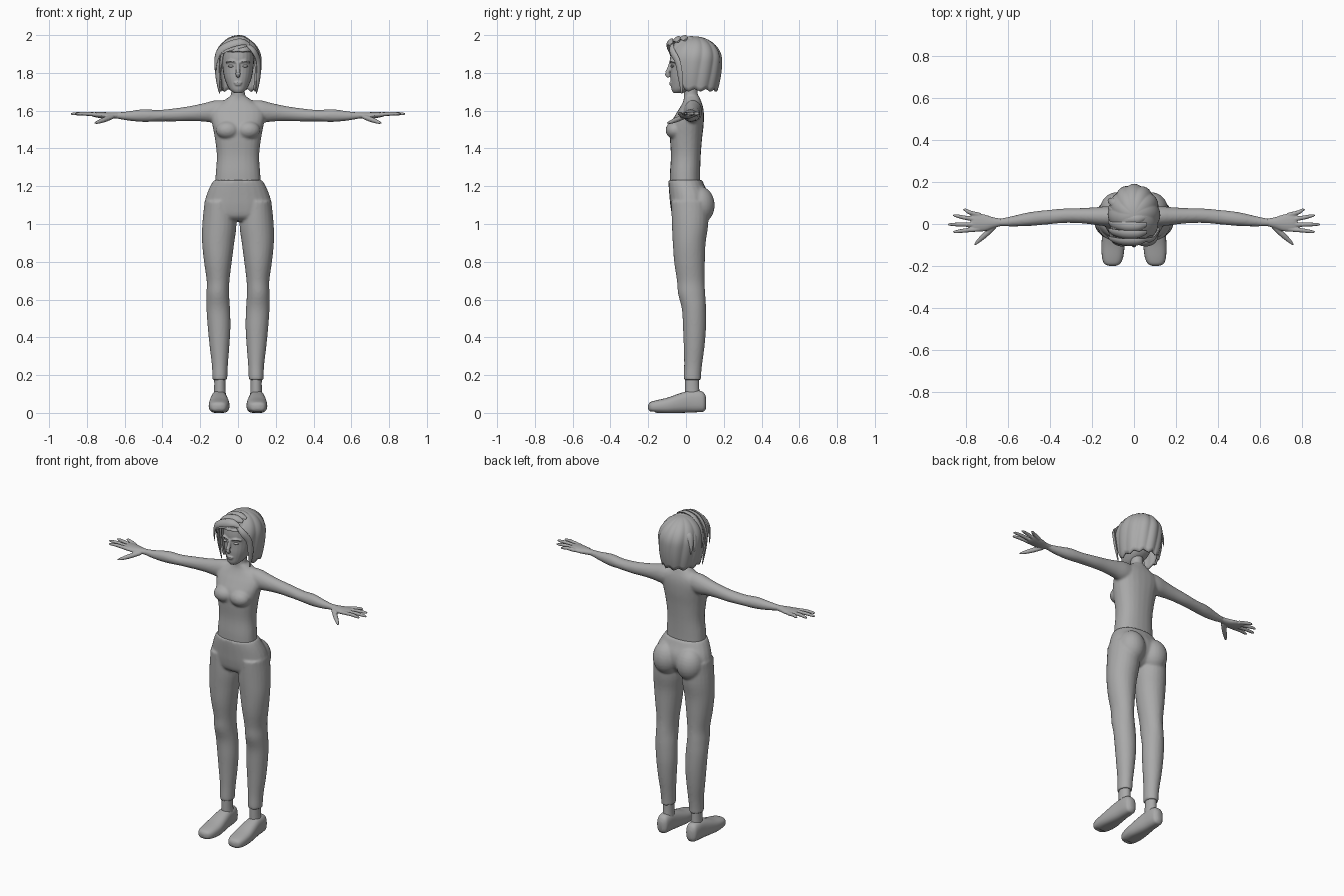
import bpy, bmesh, math
from mathutils import Vector

grey = bpy.data.materials.new("grey")
grey.diffuse_color = (0.4, 0.4, 0.4, 1)


def finish(name, bm, voxel=0.0, angle=50):
    bmesh.ops.recalc_face_normals(bm, faces=bm.faces)
    me = bpy.data.meshes.new(name)
    bm.to_mesh(me)
    bm.free()
    me.materials.append(grey)
    ob = bpy.data.objects.new(name, me)
    bpy.context.collection.objects.link(ob)
    if voxel:  # fuse overlapping volumes into one smooth skin
        r = ob.modifiers.new("fuse", 'REMESH')
        r.mode, r.voxel_size, r.use_smooth_shade = 'VOXEL', voxel, True
        s = ob.modifiers.new("soften", 'SMOOTH')
        s.factor, s.iterations = 0.5, 5
    else:
        bpy.ops.object.select_all(action='DESELECT')
        ob.select_set(True)
        bpy.context.view_layer.objects.active = ob
        bpy.ops.object.shade_smooth_by_angle(angle=math.radians(angle))
    return ob


def spline(rows, n):
    """Catmull-Rom through the rows of numbers."""
    out = []
    for i in range(len(rows) - 1):
        a, b, c, d = (rows[max(i - 1, 0)], rows[i], rows[i + 1], rows[min(i + 2, len(rows) - 1)])
        for k in range(n):
            t = k / n
            out.append([0.5 * (2 * q + (r - p) * t + (2 * p - 5 * q + 4 * r - s) * t * t
                               + (3 * q - p - 3 * r + s) * t ** 3) for p, q, r, s in zip(a, b, c, d)])
    return out + [list(rows[-1])]


def bridge(bm, rings):
    for a, b in zip(rings, rings[1:]):
        for i in range(len(a)):
            j = (i + 1) % len(a)
            bm.faces.new((a[i], a[j], b[j], b[i]))
    bm.faces.new(rings[0])
    bm.faces.new(rings[-1])


def loft(bm, axis, rows, n=4, seg=24, power=2.0, flip=1):
    """Rows are (position on axis, min u, max u, min v, max v)."""
    rings = []
    for p, u0, u1, v0, v1 in spline(rows, n):
        ring = []
        for i in range(seg):
            a = math.tau * i / seg
            c, s = math.cos(a), math.sin(a)
            u = (u0 + u1) / 2 + (u1 - u0) / 2 * math.copysign(abs(c) ** (2 / power), c)
            v = (v0 + v1) / 2 + (v1 - v0) / 2 * math.copysign(abs(s) ** (2 / power), s)
            x, y, z = {'x': (p, u, v), 'y': (u, p, v), 'z': (u, v, p)}[axis]
            ring.append(bm.verts.new((x * flip, y, z)))
        rings.append(ring)
    bridge(bm, rings)


def tube(bm, path, n=5, seg=8, out=None, flat=1.0):
    """Rows are (x, y, z, radius); flat thins the tube along the direction away from out."""
    rows = spline(path, n)
    rings = []
    for i, (x, y, z, r) in enumerate(rows):
        p = Vector((x, y, z))
        t = Vector(rows[min(i + 1, len(rows) - 1)][:3]) - Vector(rows[max(i - 1, 0)][:3])
        side = t.cross(p - Vector(out) if out else Vector((0, 0, 1))).normalized()
        up = side.cross(t).normalized()
        rings.append([bm.verts.new(p + side * r * math.cos(math.tau * k / seg)
                                   + up * r * flat * math.sin(math.tau * k / seg)) for k in range(seg)])
    bridge(bm, rings)


def ball(bm, c, s):
    v = bmesh.ops.create_uvsphere(bm, u_segments=24, v_segments=14, radius=1)['verts']
    bmesh.ops.scale(bm, vec=s, verts=v)
    bmesh.ops.translate(bm, vec=c, verts=v)


# Upper body: torso, bust, neck and arms
bm = bmesh.new()
loft(bm, 'z', [(1.2, -.122, .122, -.085, .075), (1.27, -.118, .118, -.085, .075),
               (1.36, -.112, .112, -.08, .078), (1.45, -.122, .122, -.085, .085),
               (1.52, -.135, .135, -.085, .093), (1.58, -.145, .145, -.055, .095),
               (1.62, -.13, .13, -.03, .09), (1.65, -.08, .08, -.015, .08), (1.675, -.045, .045, -.01, .07)],
     power=2.3)
loft(bm, 'z', [(1.6, -.06, .06, -.02, .08), (1.66, -.042, .042, -.012, .068),
               (1.7, -.036, .036, -.012, .062), (1.77, -.036, .036, -.012, .065)])
for s in (1, -1):
    ball(bm, (.055 * s, -.058, 1.497), (.062, .05, .048))
    loft(bm, 'x', [(.05, -.01, .08, 1.54, 1.655), (.12, -.012, .085, 1.535, 1.655),
                   (.18, -.005, .08, 1.542, 1.64), (.25, .003, .076, 1.545, 1.625),
                   (.33, .005, .074, 1.543, 1.613), (.42, -.003, .066, 1.543, 1.604),
                   (.5, -.01, .056, 1.54, 1.608), (.58, -.012, .038, 1.547, 1.597),
                   (.64, -.011, .026, 1.557, 1.591), (.675, -.014, .03, 1.557, 1.591)], flip=s)
finish("upper_body", bm, 0.007)

# Hands: palm, four fingers and thumb
for s, side in ((1, "left"), (-1, "right")):
    bm = bmesh.new()
    loft(bm, 'x', [(.635, -.01, .026, 1.56, 1.59), (.67, -.02, .032, 1.557, 1.591),
                   (.71, -.034, .045, 1.558, 1.592), (.755, -.036, .052, 1.565, 1.592),
                   (.775, -.03, .045, 1.572, 1.588)], seg=16, flip=s)
    for y0, x1, y1 in ((.043, .815, .067), (.02, .862, .04), (-.003, .886, -.002), (-.025, .862, -.037)):
        xm, ym = (.75 + x1) / 2, (y0 + y1) / 2
        tube(bm, [(.735 * s, y0, 1.577, .011), (xm * s, ym, 1.584, .0105),
                  (x1 * s - .012 * s, y1, 1.583, .0075), (x1 * s, y1, 1.582, .003)], n=3)
    tube(bm, [(.665 * s, -.01, 1.568, .013), (.705 * s, -.048, 1.553, .014),
              (.74 * s, -.08, 1.54, .010), (.76 * s, -.1, 1.534, .004)], n=3)
    finish(side + "_hand", bm, 0.0035).modifiers["soften"].iterations = 2

# Trousers: hips, seat and legs
bm = bmesh.new()
loft(bm, 'z', [(1.232, -.128, .128, -.093, .086), (1.2, -.147, .147, -.092, .1),
               (1.15, -.168, .168, -.088, .122), (1.09, -.18, .18, -.082, .12),
               (1.04, -.165, .165, -.07, .09), (1.015, -.09, .09, -.04, .06)], power=2.2)
for s in (1, -1):
    ball(bm, (.08 * s, .07, 1.1), (.082, .082, .1))
    loft(bm, 'z', [(1.12, .02, .177, -.078, .12), (1.0, .008, .189, -.075, .118),
                   (.9, .02, .19, -.07, .104), (.8, .033, .18, -.063, .1),
                   (.7, .045, .166, -.048, .098), (.63, .047, .167, -.042, .102),
                   (.55, .042, .167, -.022, .106), (.45, .04, .16, -.016, .106),
                   (.35, .046, .15, -.012, .098), (.26, .053, .139, -.01, .086),
                   (.2, .056, .136, -.012, .08), (.175, .056, .136, -.012, .08)], flip=s)
finish("trousers", bm, 0.007)

# Ankles and shoes
for s, side in ((1, "left"), (-1, "right")):
    bm = bmesh.new()
    loft(bm, 'z', [(.06, .062, .13, -.005, .075), (.13, .066, .126, -.006, .07),
                   (.2, .066, .126, -.005, .068)], flip=s)
    finish(side + "_ankle", bm)
    bm = bmesh.new()
    loft(bm, 'y', [(-.2, .09, .115, .025, .045), (-.19, .067, .14, .012, .06),
                   (-.16, .052, .152, .005, .07), (-.1, .045, .155, .001, .084),
                   (-.04, .05, .15, .003, .105), (.02, .058, .142, .006, .122),
                   (.07, .062, .138, .008, .122), (.095, .068, .132, .012, .11),
                   (.107, .085, .115, .03, .085)], power=2.6, flip=s)
    for v in bm.verts:  # flatten the sole
        v.co.z = max(v.co.z, 0.012 if v.co.y < -.16 else 0.004)
        v.co.z -= 0.004
    finish(side + "_shoe", bm)

# Head with nose, brows, lips and chin
bm = bmesh.new()
loft(bm, 'z', [(1.693, -.02, .02, -.066, -.02), (1.71, -.042, .042, -.076, .03),
               (1.74, -.06, .06, -.08, .085), (1.78, -.074, .074, -.082, .115),
               (1.83, -.082, .082, -.08, .13), (1.88, -.085, .085, -.084, .14),
               (1.93, -.08, .08, -.076, .13), (1.965, -.06, .06, -.05, .1), (1.98, -.03, .03, -.01, .06)],
     power=2.2)
tube(bm, [(0, -.08, 1.855, .009), (0, -.09, 1.82, .011), (0, -.1, 1.795, .013), (0, -.088, 1.78, .01)], n=4)
ball(bm, (0, -.079, 1.748), (.022, .01, .006))
ball(bm, (0, -.078, 1.738), (.018, .01, .006))
for s in (1, -1):
    tube(bm, [(.013 * s, -.083, 1.857, .005), (.04 * s, -.08, 1.864, .006), (.065 * s, -.058, 1.855, .004)])
finish("head", bm, 0.004).modifiers["soften"].iterations = 3
bm = bmesh.new()
for s in (1, -1):
    ball(bm, (.037 * s, -.071, 1.836), (.015, .010, .007))
finish("eyes", bm)

# Hair: bobbed shell with grooves and a jagged hem, open over the face
bm = bmesh.new()
N, M = 144, 20
rows = []
for j in range(M + 1):
    t = j / M
    row = []
    for i in range(N):
        a = math.tau * i / N
        d = min(a, math.tau - a)  # angle from the front
        k = min(max((d - .75) / .4, 0), 1)
        saw = (i % 12) / 12
        hem = 1.915 + (1.7 - 1.915) * k * k * (3 - 2 * k) + (.03 * k * abs(saw - .5))
        z = 1.993 - (1.993 - hem) * t ** 1.7
        w = max(0, (z - 1.865) / .128)
        r = math.sqrt(max(0, 1 - w * w)) if z > 1.865 else 1 - .17 * ((1.865 - z) / .165) ** 2
        twist = (i + 10 * t) % 12 / 12
        r *= .96 + .05 * math.sin(math.pi * twist)
        ry = .145 if math.cos(a) < 0 else .15
        row.append(bm.verts.new((.124 * r * math.sin(a), .045 - ry * r * math.cos(a), z)))
    rows.append(row)
for a, b in zip(rows, rows[1:]):
    for i in range(N):
        bm.faces.new((a[i], b[i], b[(i + 1) % N], a[(i + 1) % N]))
bmesh.ops.remove_doubles(bm, verts=bm.verts, dist=0.0004)
ob = finish("hair", bm, angle=35)
sol = ob.modifiers.new("thickness", 'SOLIDIFY')
sol.thickness, sol.offset = 0.012, -1

# Locks swept from the side parting over the crown and down beside the face
bm = bmesh.new()
for k in range(6):
    y = -.085 + .036 * k
    h = 1.952 + .034 * math.sin(math.pi * (k + .6) / 5.6)
    tube(bm, [(.06, y + .01, h - .012, .01), (.015, y, h + .001, .023), (-.05, y, h - .016, .024),
              (-.098, y + .01, 1.915, .02), (-.117, y + .02, 1.86, .012), (-.118, y + .025, 1.81, .003)],
         out=(0, .04, 1.85), flat=.5)
for s in (1, -1):
    tube(bm, [(.05, -.075, 1.95, .012), (.085 * s, -.073, 1.915, .018), (.108 * s, -.045, 1.86, .018),
              (.108 * s, -.03, 1.78, .016), (.097 * s, -.022, 1.69, .004)], out=(0, .04, 1.85), flat=.5)
finish("hair_locks", bm)
